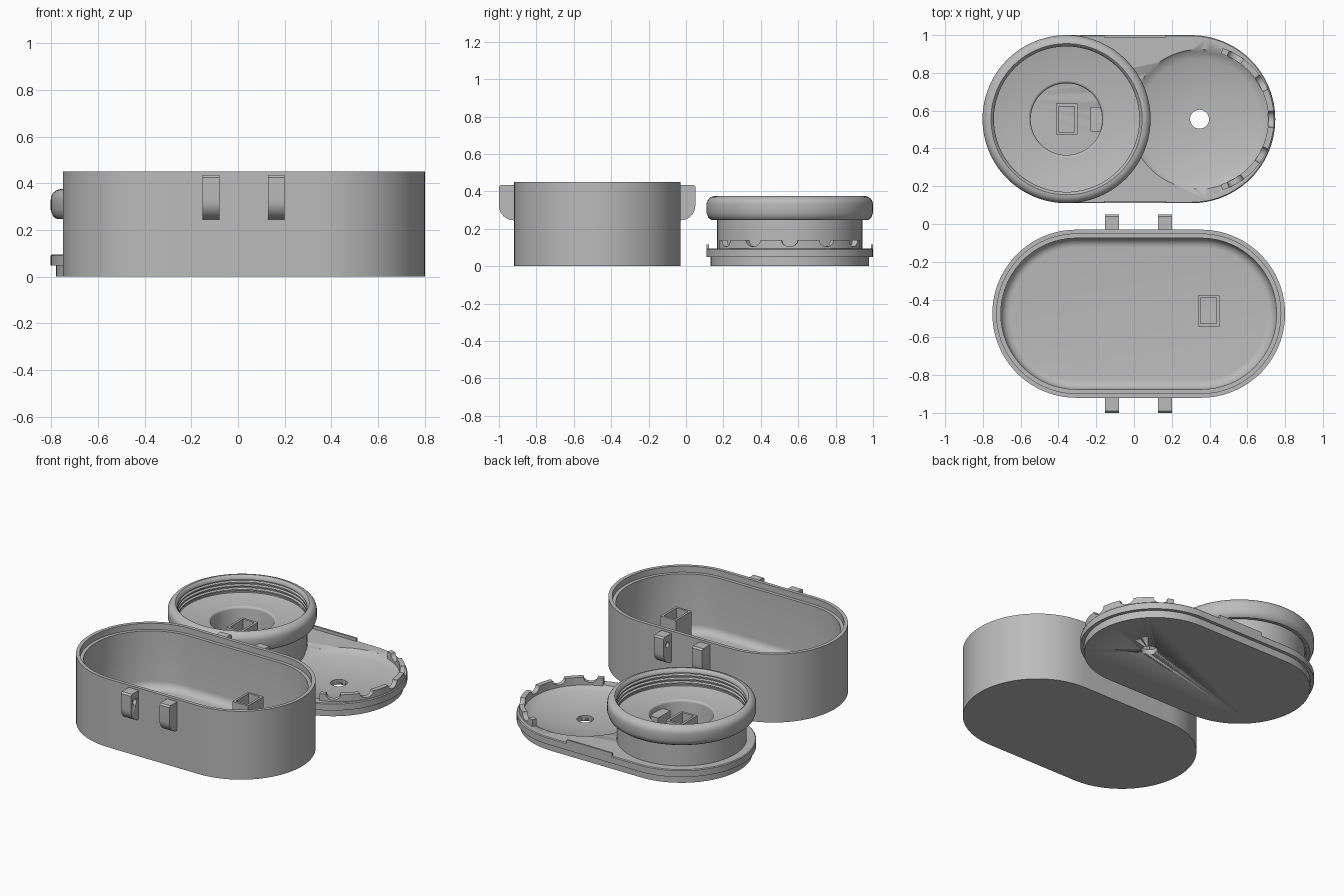
import bpy
import bmesh
from math import sin, cos, pi, radians, sqrt
from mathutils import Vector

cube = bpy.data.objects.get("Cube")
if cube:
    bpy.data.objects.remove(cube)

grey = bpy.data.materials.new("plain_grey")
grey.use_nodes = True
grey.diffuse_color = (0.5, 0.5, 0.5, 1)
grey.node_tree.nodes["Principled BSDF"].inputs["Base Color"].default_value = (0.5, 0.5, 0.5, 1)


def finish(name, bm, loc=(0, 0, 0)):
    bmesh.ops.recalc_face_normals(bm, faces=bm.faces)
    mesh = bpy.data.meshes.new(name)
    bm.to_mesh(mesh)
    bm.free()
    mesh.materials.append(grey)
    obj = bpy.data.objects.new(name, mesh)
    obj.location = loc
    bpy.context.collection.objects.link(obj)
    bpy.ops.object.select_all(action="DESELECT")
    obj.select_set(True)
    bpy.context.view_layer.objects.active = obj
    bpy.ops.object.shade_smooth_by_angle(angle=radians(35))
    return obj


def skin(bm, loops):
    n = len(loops[0])
    for a, b in zip(loops, loops[1:]):
        for i in range(n):
            j = (i + 1) % n
            bm.faces.new((a[i], a[j], b[j], b[i]))
    bm.faces.new(loops[0])
    bm.faces.new(loops[-1])


def oblong(name, profile, loc, half=0.0, n=96):
    """Sweep an (r, z) profile round a circle, or a stadium when half > 0."""
    bm = bmesh.new()
    loops = []
    for r, z in profile:
        ring = []
        for side in (1, -1):
            for i in range(n // 2 + (1 if half else 0)):
                a = 2 * pi * i / n - pi / 2
                ring.append(bm.verts.new((side * (half + r * cos(a)), side * r * sin(a), z)))
        loops.append(ring)
    skin(bm, loops)
    return finish(name, bm, loc)


def extrude_x(name, outline, x0, x1):
    bm = bmesh.new()
    skin(bm, [[bm.verts.new((x, y, z)) for y, z in outline] for x in (x0, x1)])
    return finish(name, bm)


def box(name, x0, x1, y0, y1, z0, z1):
    return extrude_x(name, [(y0, z0), (y1, z0), (y1, z1), (y0, z1)], x0, x1)


def cut(target, cutter):
    cutter.hide_render = True
    cutter.display_type = "WIRE"
    cutter.hide_set(True)
    mod = target.modifiers.new("cut", "BOOLEAN")
    mod.object = cutter
    mod.solver = "EXACT"


def arc(r, z, size, start, end, steps=6):
    return [(r + size * cos(radians(start + (end - start) * i / steps)),
             z + size * sin(radians(start + (end - start) * i / steps))) for i in range(steps + 1)]


def tube(name, x, y, z0, z1):
    """Rectangular socket, open at the top."""
    bm = bmesh.new()
    loops = []
    for w, d, z in ((0.057, 0.082, z0), (0.057, 0.082, z1), (0.042, 0.067, z1), (0.042, 0.067, z0 + 0.01)):
        loops.append([bm.verts.new((x + sx * w, y + sy * d, z))
                      for sx, sy in ((1, 1), (-1, 1), (-1, -1), (1, -1))])
    skin(bm, loops)
    return finish(name, bm)


# Open tray with a stepped rim and rounded floor edge
BODY_Y, LID_Y, R, HALF = -0.475, 0.555, 0.445, 0.33
tray = [(R, 0), (R, 0.45), (R - 0.023, 0.45), (R - 0.023, 0.41), (R - 0.045, 0.41)]
tray += arc(R - 0.095, 0.08, 0.05, 0, -90)
oblong("tray", tray, (0.025, BODY_Y, 0), HALF)
tube("tray_socket", 0.395, -0.46, 0.02, 0.33)

# Hinge and latch lugs with facing blind pin holes
for side, label in ((-1, "front"), (1, "back")):
    wall, tip = side * 0.435, side * 0.525
    outline = [(BODY_Y + side * y, z) for y, z in
               [(0.435, 0.245), (0.435, 0.435), (0.515, 0.435), (0.525, 0.425)]
               + arc(0.445, 0.325, 0.08, 0, -90, 8)]
    for x0, x1, inner, hand in ((-0.153, -0.08, -0.08, "right"), (0.128, 0.2, 0.128, "left")):
        lug = extrude_x(f"{label}_{hand}_lug", outline, x0, x1)
        pin = [(BODY_Y + side * 0.485 + p, q) for p, q in arc(0, 0.375, 0.018, 0, 345, 23)]
        cut(lug, extrude_x(f"{label}_{hand}_pin_cutter", pin, inner - 0.02, inner + 0.02))

# Lid plate with a shallow dish and a through hole
DISH_X, CUP_X = 0.347, -0.357
lid = oblong("lid_plate", [(R - 0.022, 0), (R - 0.022, 0.048), (R, 0.048), (R, 0.09), (R - 0.005, 0.095)],
             (-0.027, LID_Y, 0), HALF)
dish = [(0.05, -0.1), (0.05, 0.035)]
dish += [(0.05 + 0.305 * t / 8, 0.035 + 0.045 * (t / 8) ** 2) for t in range(1, 9)]
dish += [(0.37, 0.0955), (0.37, 0.2)]
cut(lid, oblong("dish_cutter", dish, (DISH_X, LID_Y, 0)))

# Low hinge strips on the long edges of the lid
for side, label in ((-1, "front"), (1, "back")):
    y = sorted((LID_Y + side * R, LID_Y + side * (R - 0.012)))
    box(f"{label}_lid_strip", -0.16, 0.17, y[0], y[1], 0.05, 0.115)

# Scalloped crown around the dish
bm = bmesh.new()
sections = []
for i in range(-144, 145):
    deg = i / 2
    d = min(abs(deg - k) for k in (-60, -30, 0, 30, 60)) / 6.5
    top = 0.14 - 0.035 * sqrt(max(0, 1 - d * d))
    a = radians(deg)
    sections.append([bm.verts.new((r * cos(a), r * sin(a), z))
                     for r, z in ((0.364, 0.08), (0.395, 0.08), (0.395, top), (0.364, top))])
skin(bm, sections)
finish("scalloped_crown", bm, (DISH_X, LID_Y, 0))

# Round holder: drum, bulging rim, threaded mouth and central cup
holder = [(0.388, 0.02), (0.388, 0.27), (0.4, 0.27), (0.4, 0.247), (0.42, 0.247), (0.435, 0.258), (R, 0.285)]
holder += arc(R - 0.045, 0.33, 0.045, 0, 90) + [(0.392, 0.368)]
for k in range(4):
    z = 0.355 - k * 0.024
    holder += [(0.385, z), (0.385, z - 0.008), (0.396, z - 0.012), (0.396, z - 0.018)]
holder += [(0.385, 0.26)] + arc(0.205, 0.245, 0.015, 90, 180, 4)
holder += arc(0.15, 0.09, 0.04, 0, -90)
oblong("round_holder", holder, (CUP_X, LID_Y, 0))
tube("cup_socket", CUP_X, LID_Y, 0.045, 0.23)
box("cup_stop", -0.23, -0.16, LID_Y - 0.065, LID_Y + 0.065, 0.05, 0.22)
